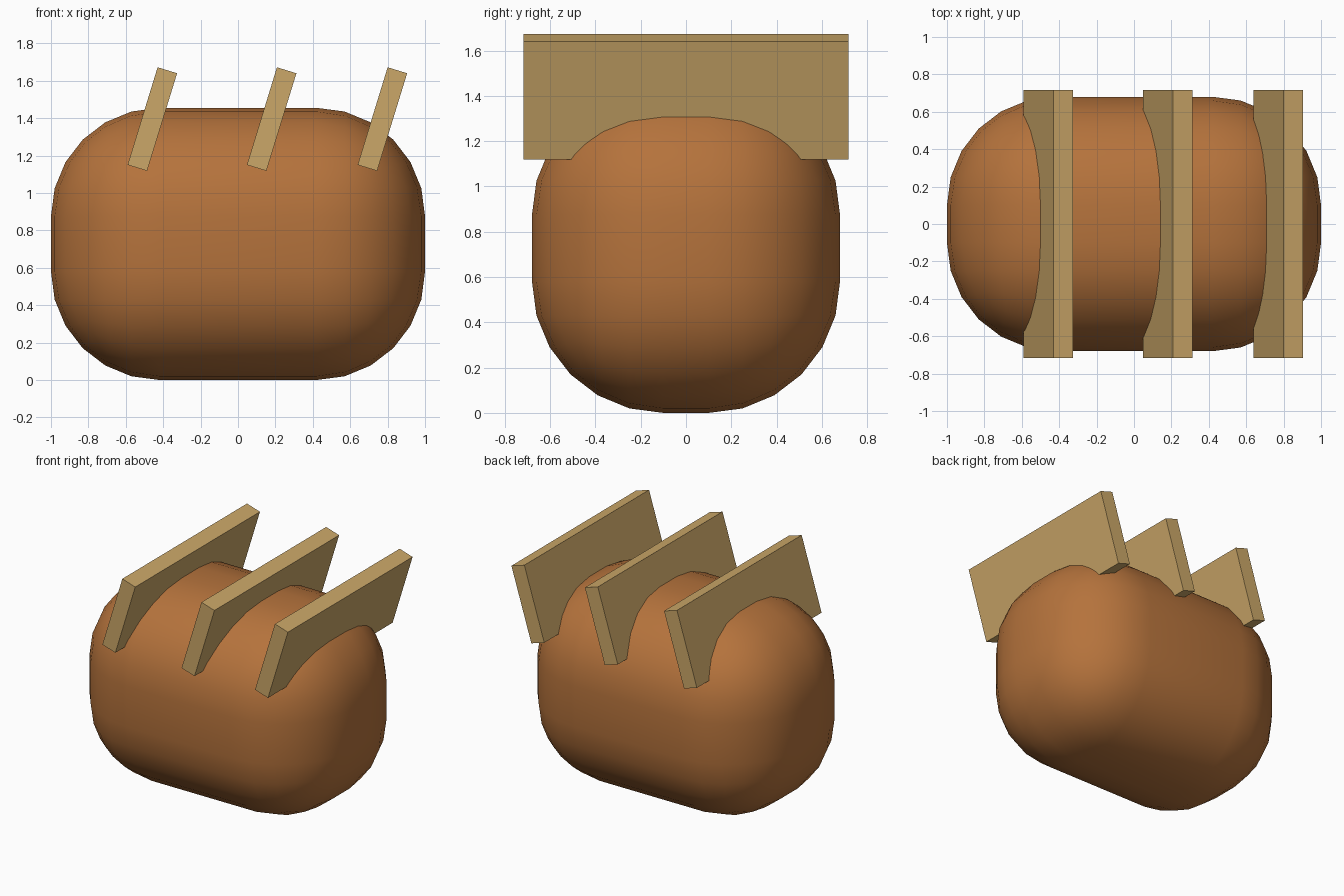
import bpy
import math

if "Cube" in bpy.data.objects:
    bpy.data.objects.remove(bpy.data.objects["Cube"])


def material(name, color):
    mat = bpy.data.materials.new(name)
    mat.diffuse_color = (*color, 1.0)
    mat.use_nodes = True
    mat.node_tree.nodes["Principled BSDF"].inputs["Base Color"].default_value = mat.diffuse_color
    return mat


def box(name, size, location, mat, tilt=0.0):
    bpy.ops.mesh.primitive_cube_add(size=1, location=location)
    obj = bpy.context.object
    obj.name = name
    obj.scale = size
    bpy.ops.object.transform_apply(location=False, rotation=False, scale=True)
    obj.rotation_euler = (0, tilt, 0)
    obj.data.materials.append(mat)
    return obj


brown = material("warm_brown", (0.46, 0.17, 0.045))
tan = material("light_tan", (0.60, 0.39, 0.14))

# Rounded main body: block with wide, smooth-shaded bevels
height = 1.455
body = box("rounded_body", (2.0, 1.36, height), (0, 0, height / 2), brown)
bevel = body.modifiers.new("rounding", 'BEVEL')
bevel.width = 0.58
bevel.segments = 6
bevel.limit_method = 'NONE'
bpy.ops.object.modifier_apply(modifier=bevel.name)
bpy.ops.object.shade_smooth()

# Three tilted slabs sunk into the top
for i, x in enumerate((-0.458, 0.18, 0.772)):
    box(f"tilted_slab_{i + 1}", (0.109, 1.435, 0.546), (x, 0, 1.395), tan,
        tilt=math.radians(17.1))
